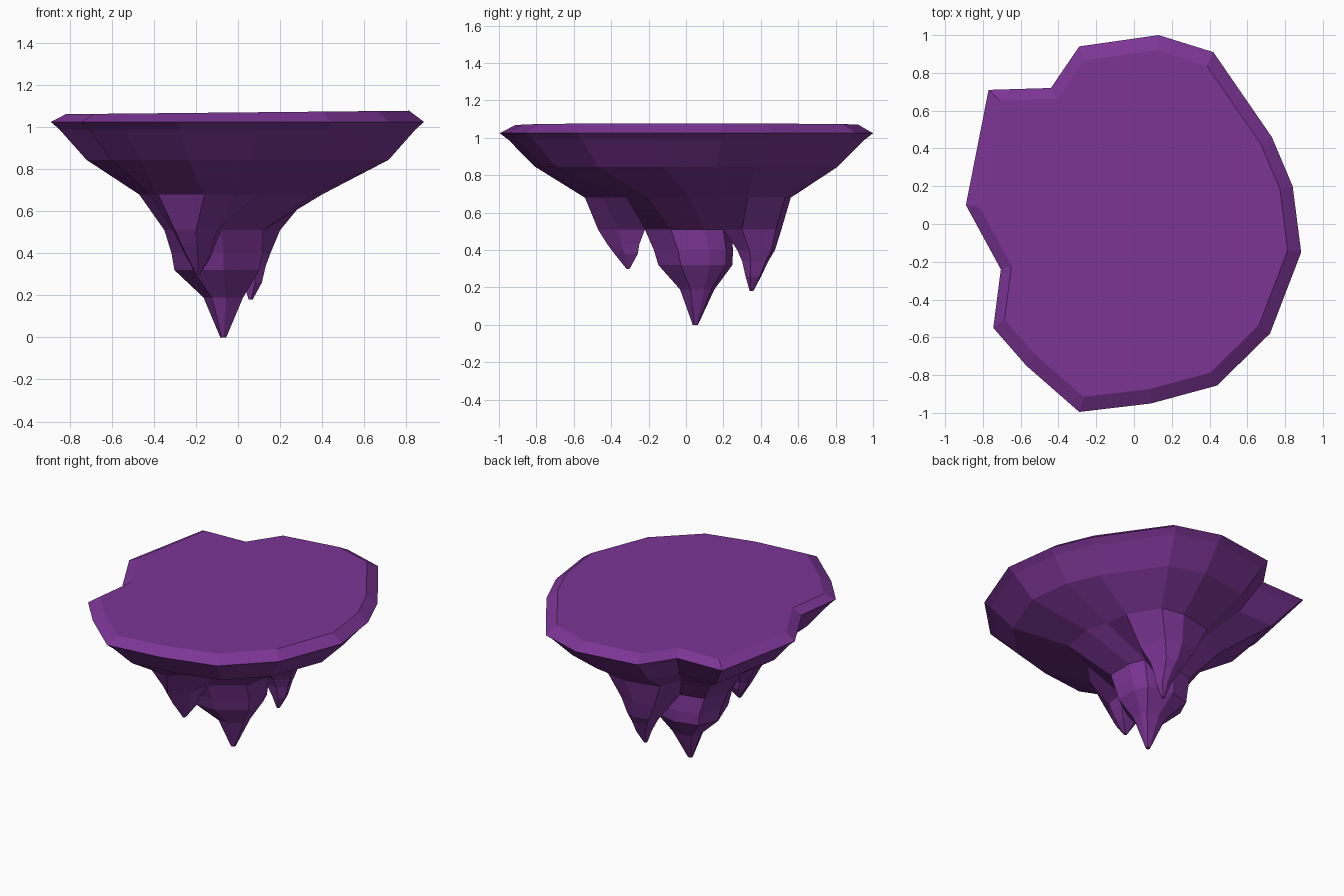
import bpy

if "Cube" in bpy.data.objects:
    bpy.data.objects.remove(bpy.data.objects["Cube"])

purple = bpy.data.materials.new("purple_rock")
purple.diffuse_color = (0.20, 0.035, 0.30, 1)
purple.use_nodes = True
purple.node_tree.nodes["Principled BSDF"].inputs["Base Color"].default_value = purple.diffuse_color


def scaled(ring, k, z, src=(0, 0), dst=(0, 0)):
    """Scale a flat outline about src, move it to dst, place it at height z."""
    return [(dst[0] + (x - src[0]) * k, dst[1] + (y - src[1]) * k, z) for x, y in ring]


def loft(name, rings, cap_top):
    """Skin a stack of clockwise outlines, ordered top to bottom."""
    n = len(rings[0])
    verts = [v for r in rings for v in r]
    faces = []
    for i in range(len(rings) - 1):
        for j in range(n):
            a, b = i * n + j, i * n + (j + 1) % n
            faces.append((a, b, b + n, a + n))
    faces.append(tuple(range((len(rings) - 1) * n, len(rings) * n)))
    if cap_top:
        faces.append(tuple(reversed(range(n))))
    mesh = bpy.data.meshes.new(name)
    mesh.from_pydata(verts, [], faces)
    mesh.update()
    mesh.materials.append(purple)
    obj = bpy.data.objects.new(name, mesh)
    bpy.context.collection.objects.link(obj)
    return obj


# Outline of the rim, and of the two lower levels where the rock divides
rim = [(-.77, .71), (-.44, .72), (-.29, .94), (.13, 1.0), (.42, .91), (.73, .46),
       (.84, .20), (.885, -.15), (.72, -.58), (.44, -.855), (.09, -.95), (-.29, -.995),
       (-.57, -.75), (-.745, -.55), (-.705, -.24), (-.89, .10)]
waist = [(-.41, .33), (-.22, .36), (-.16, .51), (.07, .56), (.22, .53), (.34, .33),
         (.36, .17), (.40, .02), (.36, -.20), (.10, -.32), (-.02, -.45), (-.16, -.54),
         (-.38, -.45), (-.42, -.33), (-.38, -.20), (-.47, .07)]
root = [(-.28, .20), (-.12, .24), (-.09, .47), (.04, .51), (.15, .48), (.20, .30),
        (.08, .20), (.12, .10), (.12, -.08), (-.08, -.22), (-.10, -.36), (-.20, -.47),
        (-.30, -.38), (-.31, -.27), (-.25, -.22), (-.35, .05)]

# Main slab: bevelled top, thin rim band, tapering underside
top = [(x, y, z + 0.01 * x) for x, y, z in scaled(rim, .92, 1.07)]
loft("island_body", [top, scaled(rim, 1, 1.025), scaled(rim, .955, .99),
                     scaled(rim, .81, .845), scaled(waist, 1, .68),
                     scaled(root, 1, .51)], True)


# Hanging spikes: each continues some of the root outline down to a point
def spike(name, ids, centre, levels):
    ring = [root[i] for i in ids]
    rings = [scaled(ring, 1, .51)]
    rings += [scaled(ring, k, z, centre, (x, y)) for z, k, x, y in levels]
    loft(name, rings, False)


spike("centre_spike", (0, 1, 6, 7, 8, 9, 14, 15), (-.115, .01),
      [(.40, .92, -.10, .04), (.32, .86, -.10, .05), (.19, .40, -.07, .06), (0, .06, -.07, .05)])
spike("front_spike", (9, 10, 11, 12, 13, 14), (-.20, -.345),
      [(.43, .68, -.195, -.335), (.38, .50, -.19, -.32), (.30, .07, -.19, -.31)])
spike("back_spike", (1, 2, 3, 4, 5, 6), (.04, .355),
      [(.40, .65, .05, .375), (.34, .45, .06, .37), (.26, .27, .07, .36), (.18, .06, .06, .35)])
